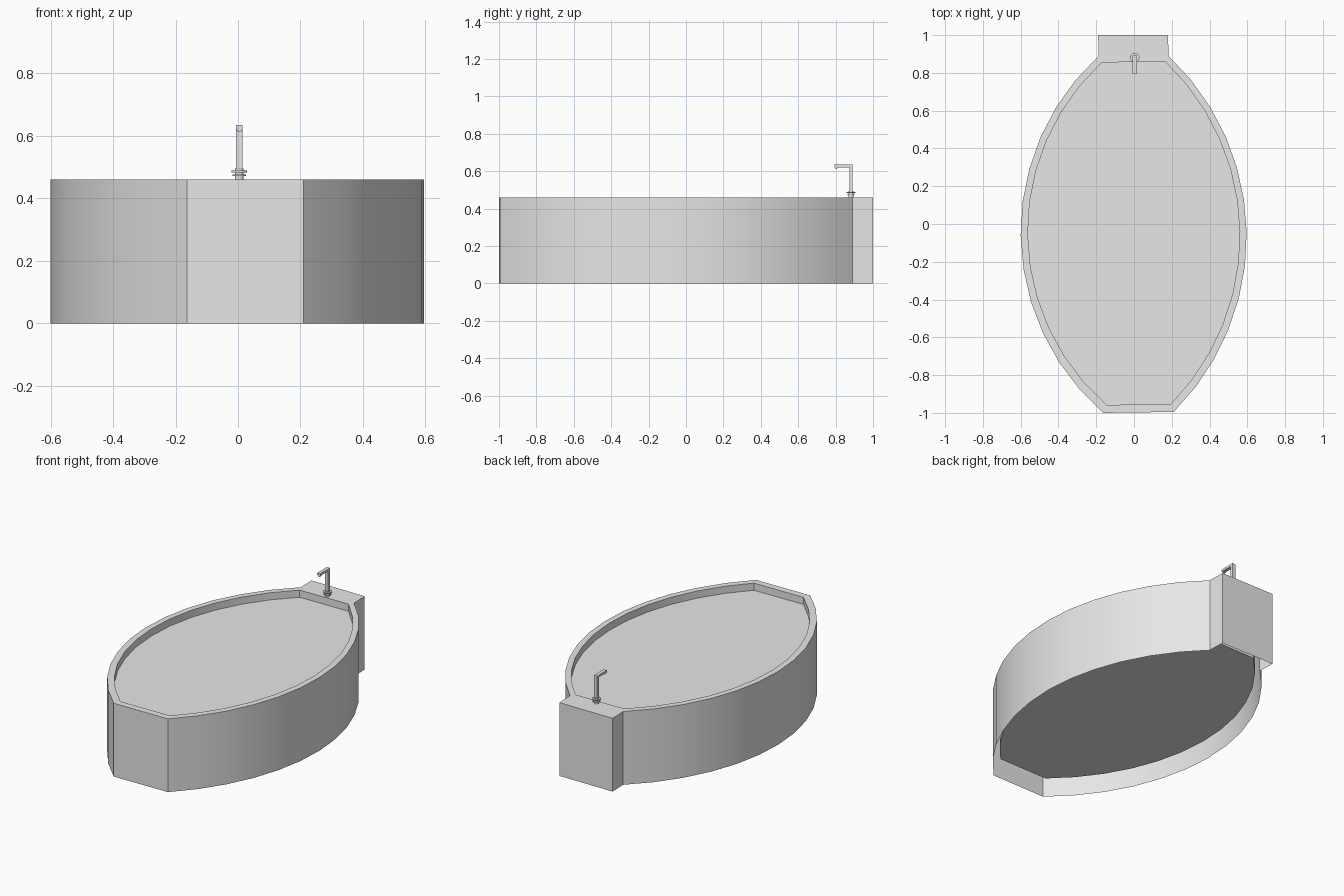
import bpy, bmesh, math
from mathutils import Vector

if "Cube" in bpy.data.objects:
    bpy.data.objects.remove(bpy.data.objects["Cube"])

RIM_Z, WATER_Z, FLOOR_Z = 0.46, 0.415, 0.095

grey = bpy.data.materials.new("plain_grey")
grey.diffuse_color = (0.8, 0.8, 0.8, 1)
grey.use_nodes = True
grey.node_tree.nodes["Principled BSDF"].inputs["Base Color"].default_value = grey.diffuse_color


def make(name, verts, faces):
    me = bpy.data.meshes.new(name)
    me.from_pydata(verts, [], faces)
    me.materials.append(grey)
    ob = bpy.data.objects.new(name, me)
    bpy.context.collection.objects.link(ob)
    return ob


def smooth(ob):
    bpy.ops.object.select_all(action='DESELECT')
    ob.select_set(True)
    bpy.context.view_layer.objects.active = ob
    bpy.ops.object.shade_smooth_by_angle(angle=math.radians(30))


def arc(p, q, sag, n=12):
    """Points from p to q on a circular arc bulging to the right of travel."""
    p, q = Vector(p), Vector(q)
    d = q - p
    c = d.length
    right = Vector((d.y, -d.x)) / c
    r = (c * c / 4 + sag * sag) / (2 * sag)
    centre = (p + q) / 2 - right * (r - sag)
    half = math.asin(c / 2 / r)
    pts = []
    for i in range(n + 1):
        a = -half + 2 * half * i / n
        pts.append(centre + right * r * math.cos(a) + d / c * r * math.sin(a))
    return pts


def ring(pts, z):
    return [(p.x, p.y, z) for p in pts]


# Pointed oval outlines, counter-clockwise from the front right corner
outer = arc((0.21, -0.995), (0.183, 0.89), 0.40) + arc((-0.187, 0.89), (-0.163, -1.0), 0.425)
inner = arc((0.195, -0.953), (0.165, 0.86), 0.38) + arc((-0.17, 0.855), (-0.145, -0.958), 0.405)
n = len(outer)
back = n // 2 - 1            # segment where the tap block joins

# Tub shell: outer wall, flat rim and inner lip, open underneath
verts = ring(outer, 0) + ring(outer, RIM_Z) + ring(inner, RIM_Z) + ring(inner, FLOOR_Z)
faces = []
for i in range(n):
    j = (i + 1) % n
    for k in range(3):
        if k == 0 and i == back:
            continue
        faces.append((k * n + i, k * n + j, (k + 1) * n + j, (k + 1) * n + i))
# Tap block: side, back and deck faces carried on from the wall
b = len(verts)
verts += [(0.18, 1, 0), (-0.19, 1, 0), (0.18, 1, RIM_Z), (-0.19, 1, RIM_Z)]
r0, l0 = back, back + 1
r1, l1 = r0 + n, l0 + n
faces += [(r0, b, b + 2, r1), (b, b + 1, b + 3, b + 2),
          (b + 1, l0, l1, b + 3), (r1, b + 2, b + 3, l1)]
# Tub floor, seen from below
faces.append(tuple(3 * n + i for i in reversed(range(n))))
smooth(make("tub_shell", verts, faces))

# Water surface just under the rim
make("water_surface", ring(inner, WATER_Z), [tuple(range(n))])


# Tap parts
def cylinder(name, r, z0, z1, segs=16):
    bm = bmesh.new()
    bmesh.ops.create_cone(bm, cap_ends=True, segments=segs, radius1=r, radius2=r, depth=z1 - z0)
    bmesh.ops.translate(bm, verts=bm.verts, vec=(0.004, 0.882, (z0 + z1) / 2))
    ob = make(name, [], [])
    bm.to_mesh(ob.data)
    bm.free()
    smooth(ob)


def box(name, lo, hi):
    bm = bmesh.new()
    bmesh.ops.create_cube(bm, size=1)
    for v in bm.verts:
        v.co = [(a + c) / 2 + t * (c - a) for a, c, t in zip(lo, hi, v.co)]
    ob = make(name, [], [])
    bm.to_mesh(ob.data)
    bm.free()


cylinder("tap_base", 0.014, RIM_Z, 0.495)
cylinder("tap_lower_collar", 0.022, 0.472, 0.477)
cylinder("tap_upper_collar", 0.025, 0.483, 0.490)
box("tap_post", (-0.007, 0.873, 0.49), (0.015, 0.891, 0.635))
box("tap_spout", (-0.007, 0.795, 0.621), (0.015, 0.873, 0.635))
box("tap_nozzle", (-0.003, 0.797, 0.614), (0.011, 0.811, 0.621))
